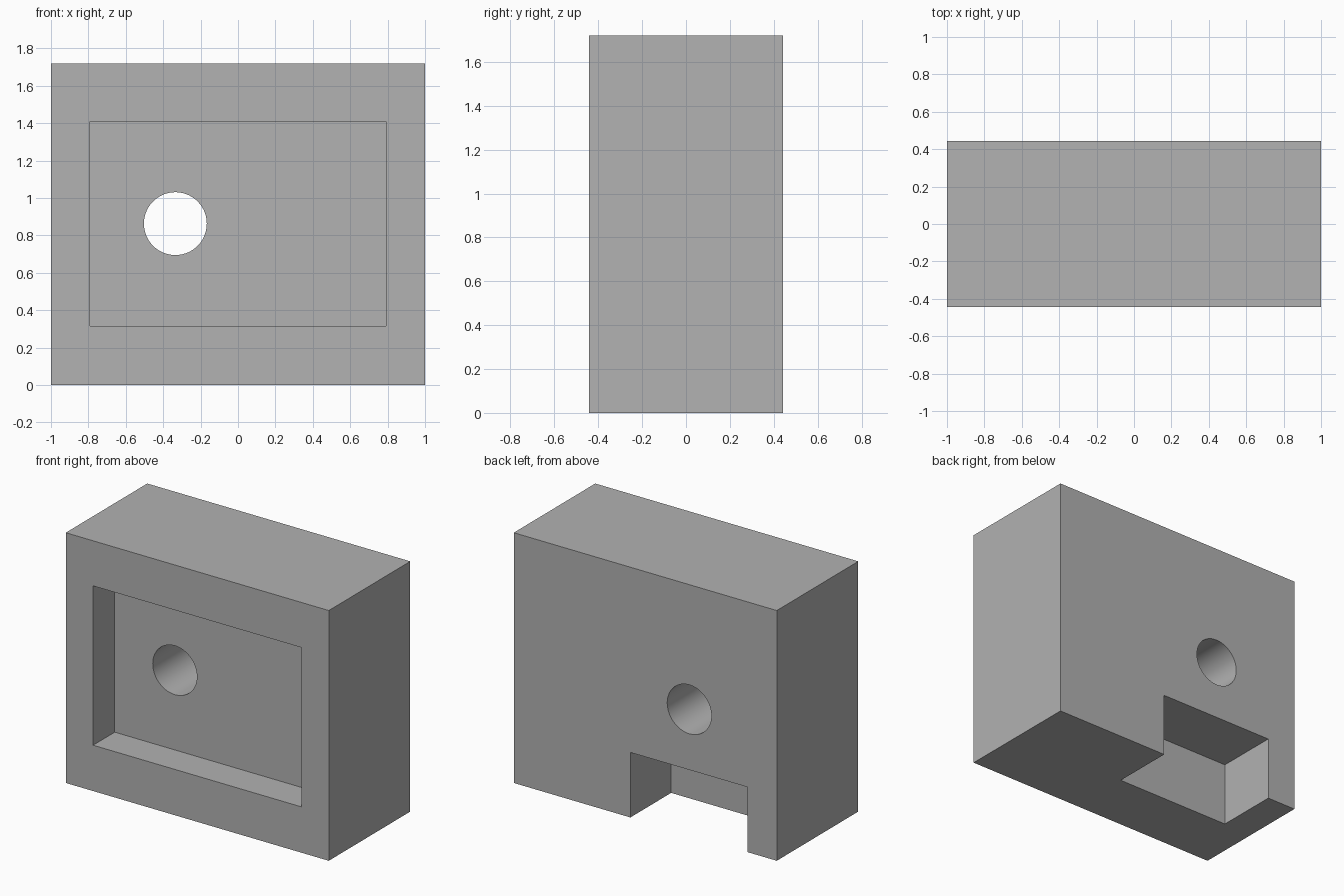
import bpy
import math

default = bpy.data.objects.get("Cube")
if default:
    bpy.data.objects.remove(default, do_unlink=True)

W, D, H = 2.0, 0.885, 1.72
FRONT, BACK = -D / 2, D / 2
HOLE_X, HOLE_R = -0.335, 0.168
OVER = 0.1  # how far cutters reach past the body

grey = bpy.data.materials.new("plain grey")
grey.use_nodes = True
colour = (0.445, 0.445, 0.445, 1)
grey.diffuse_color = colour
grey.node_tree.nodes["Principled BSDF"].inputs["Base Color"].default_value = colour


def box(name, x, y, z):
    """Box spanning the given (low, high) range on each axis."""
    spans = (x, y, z)
    bpy.ops.mesh.primitive_cube_add(size=1, location=[(a + b) / 2 for a, b in spans])
    ob = bpy.context.object
    ob.name = name
    ob.scale = [b - a for a, b in spans]
    bpy.ops.object.transform_apply(location=True, rotation=True, scale=True)
    ob.data.materials.append(grey)
    return ob


# Main block
block = box("block_body", (-W / 2, W / 2), (FRONT, BACK), (0, H))

# Shallow rectangular pocket in the front
pocket = box("pocket_cutter", (-0.792, 0.792), (FRONT - OVER, FRONT + 0.235), (0.315, 1.41))

# Notch at the bottom of the back, centred under the hole
notch = box("notch_cutter", (-0.777, 0.113), (0, BACK + OVER), (-OVER, 0.447))

# Round hole from front to back
bpy.ops.mesh.primitive_cylinder_add(vertices=96, radius=HOLE_R, depth=D + 2 * OVER,
                                    location=(HOLE_X, 0, 0.863),
                                    rotation=(math.pi / 2, 0, 0))
hole = bpy.context.object
hole.name = "hole_cutter"
hole.data.materials.append(grey)

# Cut the block, then drop the cutters
bpy.ops.object.select_all(action="DESELECT")
block.select_set(True)
bpy.context.view_layer.objects.active = block
for cutter in (pocket, notch, hole):
    cutter.hide_render = True
    mod = block.modifiers.new(cutter.name, "BOOLEAN")
    mod.operation = "DIFFERENCE"
    mod.solver = "EXACT"
    mod.object = cutter
    bpy.ops.object.modifier_apply(modifier=mod.name)
    bpy.data.objects.remove(cutter, do_unlink=True)

# Smooth hole wall, crisp edges elsewhere
bpy.ops.object.shade_smooth_by_angle(angle=math.radians(30))
